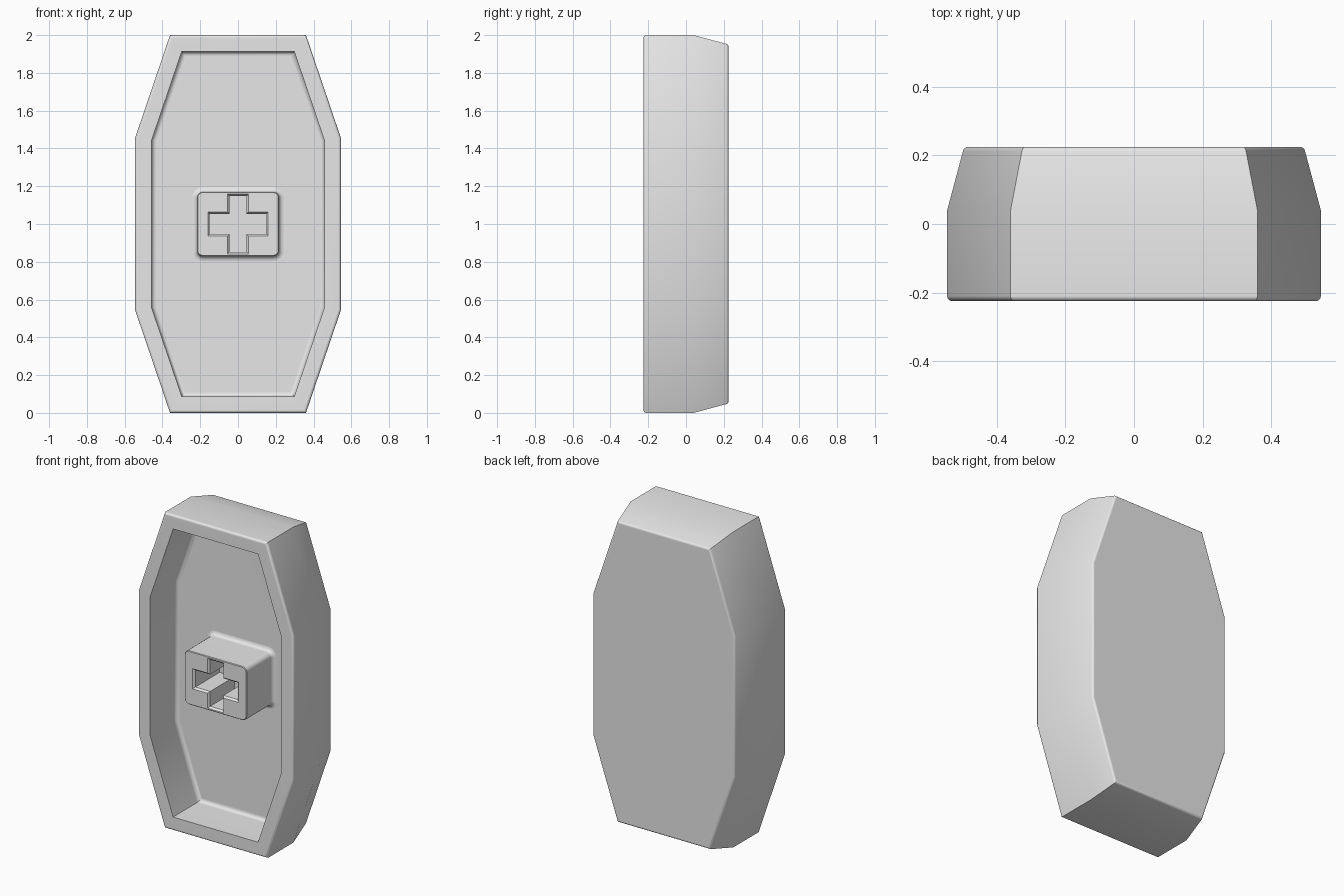
import bpy
import bmesh
from math import sin, cos, radians
from mathutils import Vector

cube = bpy.data.objects.get("Cube")
if cube:
    bpy.data.objects.remove(cube, do_unlink=True)

grey = bpy.data.materials.new("plain grey")
grey.use_nodes = True
grey.diffuse_color = (0.8, 0.8, 0.8, 1)
grey.node_tree.nodes["Principled BSDF"].inputs["Base Color"].default_value = (0.8, 0.8, 0.8, 1)

MID_Z = 1.0
FRONT, SHOULDER, BACK = -0.225, 0.04, 0.225
FLOOR = 0.04


def arc(cu, cv, r, start, end, steps=4):
    """Points on a circular arc, angles in degrees."""
    angles = [radians(start + (end - start) * i / steps) for i in range(steps + 1)]
    return [(cu + r * cos(a), cv + r * sin(a)) for a in angles]


def inset(points, d):
    """Mitred inward offset of a counter-clockwise outline."""
    result = []
    for i, p in enumerate(points):
        p = Vector(p)
        e1 = (p - Vector(points[i - 1])).normalized()
        e2 = (Vector(points[(i + 1) % len(points)]) - p).normalized()
        n1, n2 = Vector((-e1.y, e1.x)), Vector((-e2.y, e2.x))
        result.append(p + (n1 + n2) * d / (1 + n1.dot(n2)))
    return result


def loft(name, outline, profile):
    """Skin the outline through (y, inset) steps and cap both ends."""
    bm = bmesh.new()
    rings = [[bm.verts.new((p[0], y, MID_Z + p[1])) for p in inset(outline, d)]
             for y, d in profile]
    n = len(outline)
    for a, b in zip(rings, rings[1:]):
        for i in range(n):
            j = (i + 1) % n
            bm.faces.new((a[i], a[j], b[j], b[i]))
    bm.faces.new(rings[0])
    bm.faces.new(rings[-1])
    bmesh.ops.recalc_face_normals(bm, faces=bm.faces)
    mesh = bpy.data.meshes.new(name)
    bm.to_mesh(mesh)
    bm.free()
    mesh.materials.append(grey)
    obj = bpy.data.objects.new(name, mesh)
    bpy.context.collection.objects.link(obj)
    return obj


def activate(obj):
    bpy.ops.object.select_all(action='DESELECT')
    obj.select_set(True)
    bpy.context.view_layer.objects.active = obj


def smooth(obj):
    activate(obj)
    bpy.ops.object.shade_smooth_by_angle(angle=radians(32))
    weighted = obj.modifiers.new("even shading", 'WEIGHTED_NORMAL')
    weighted.keep_sharp = True


# Octagonal shell: tapered back, flat rim, open pocket with a filleted floor
quarter = [(0.545, 0.455), (0.36, 1.0)]
octagon = (quarter + [(-x, z) for x, z in reversed(quarter)]
           + [(-x, -z) for x, z in quarter] + [(x, -z) for x, z in reversed(quarter)])
r, fillet, wall = 0.015, 0.025, 0.087
shell_profile = (arc(BACK - r, 0.046 + r, r, 0, -80)
                 + [(SHOULDER, 0)]
                 + arc(FRONT + r, r, r, 270, 180)
                 + [(FRONT, wall)]
                 + arc(FLOOR - fillet, wall + fillet, fillet, -90, 0))
smooth(loft("shell", octagon, shell_profile))

# Rounded mounting post, flared where it meets the pocket floor
half_w, half_h, corner = 0.217, 0.17, 0.03
post_outline = []
for k, (sx, sz) in enumerate([(1, 1), (-1, 1), (-1, -1), (1, -1)]):
    post_outline += arc(sx * (half_w - corner), sz * (half_h - corner), corner,
                        90 * k, 90 * k + 90)
post_profile = ([(FRONT, 0.004), (FRONT + 0.004, 0)]
                + arc(FLOOR - fillet, -fillet, fillet, 90, 0)
                + [(FLOOR + 0.02, -fillet)])
post = loft("mounting_post", post_outline, post_profile)

# Cross socket with a small chamfered mouth, cut into the post
arm_x, arm_z, wide, tall = 0.15, 0.148, 0.046, 0.054
cross_quarter = [(arm_x, tall), (wide, tall), (wide, arm_z)]
cross = (cross_quarter + [(-x, z) for x, z in reversed(cross_quarter)]
         + [(-x, -z) for x, z in cross_quarter]
         + [(x, -z) for x, z in reversed(cross_quarter)])
cutter = loft("cross_cutter", cross, [(FRONT - 0.01, -0.01), (FRONT, -0.01),
                                      (FRONT + 0.012, 0), (FLOOR - 0.01, 0)])
cutter.hide_render = True
cut = post.modifiers.new("cross socket", 'BOOLEAN')
cut.operation = 'DIFFERENCE'
cut.solver = 'EXACT'
cut.object = cutter
activate(post)
bpy.ops.object.modifier_apply(modifier=cut.name)
bpy.data.objects.remove(cutter, do_unlink=True)
smooth(post)
